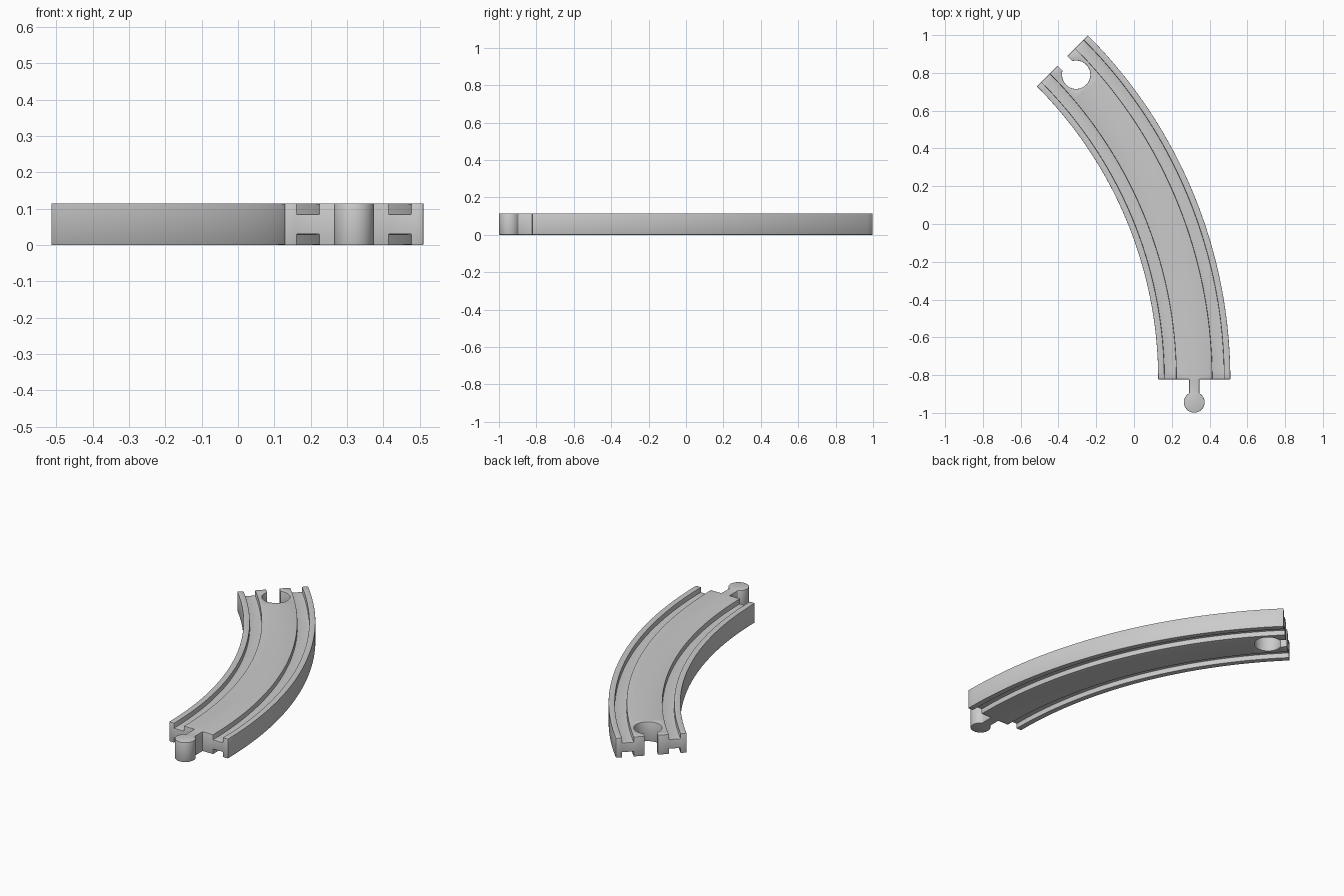
import bpy, bmesh
from math import pi, sin, cos, asin, radians
from mathutils import Vector, Matrix

if "Cube" in bpy.data.objects:
    bpy.data.objects.remove(bpy.data.objects["Cube"])

HEIGHT, HALF = 0.115, 0.191          # track thickness and half width
GROOVE_IN, GROOVE_OUT, DEPTH = 0.095, 0.158, 0.03
RADIUS, SWEEP, STEPS = 2.383, radians(45), 48
CENTRE = Vector((0.319 - RADIUS, -0.822, 0))

wood = bpy.data.materials.new("plain grey")
wood.use_nodes = True
grey = (0.6, 0.6, 0.6, 1)
wood.diffuse_color = grey
wood.node_tree.nodes["Principled BSDF"].inputs["Base Color"].default_value = grey


def finish(name, bm):
    bmesh.ops.recalc_face_normals(bm, faces=bm.faces)
    mesh = bpy.data.meshes.new(name)
    bm.to_mesh(mesh)
    bm.free()
    mesh.materials.append(wood)
    obj = bpy.data.objects.new(name, mesh)
    bpy.context.collection.objects.link(obj)
    return obj


def keyhole(name, reach, radius, half_neck, root, low, high):
    """Round head at -reach on y, joined to a straight neck ending at root."""
    bm = bmesh.new()
    gap = asin(half_neck / radius)
    angles = [pi / 2 + gap + (2 * pi - 2 * gap) * i / 40 for i in range(41)]
    outline = [(radius * cos(a), radius * sin(a) - reach) for a in angles]
    outline += [(half_neck, root), (-half_neck, root)]
    face = bm.faces.new([bm.verts.new((x, y, low)) for x, y in outline])
    top = bmesh.ops.extrude_face_region(bm, geom=[face])["geom"]
    bmesh.ops.translate(bm, vec=(0, 0, high - low),
                        verts=[v for v in top if isinstance(v, bmesh.types.BMVert)])
    return finish(name, bm)


# Grooved cross-section, mirrored left/right and top/bottom
quarter = [(HALF, HEIGHT), (GROOVE_OUT, HEIGHT), (GROOVE_OUT, HEIGHT - DEPTH),
           (GROOVE_IN, HEIGHT - DEPTH), (GROOVE_IN, HEIGHT)]
half = quarter + [(-x, z) for x, z in reversed(quarter)]
section = half + [(x, HEIGHT - z) for x, z in reversed(half)]

# Curved track body
bm = bmesh.new()
rings = []
for i in range(STEPS + 1):
    a = SWEEP * i / STEPS
    rings.append([bm.verts.new(CENTRE + Vector(((RADIUS + x) * cos(a), (RADIUS + x) * sin(a), z)))
                  for x, z in section])
count = len(section)
for r, s in zip(rings, rings[1:]):
    for j in range(count):
        k = (j + 1) % count
        bm.faces.new((r[j], r[k], s[k], s[j]))
bm.faces.new(rings[0])
bm.faces.new(rings[-1])
track = finish("curved_track", bm)

# Connector peg on the front end
peg = keyhole("peg_cutter", 0.122, 0.055, 0.027, 0.04, 0, HEIGHT)
peg.matrix_world = Matrix.Translation((0.319, -0.822, 0))

# Matching socket in the far end: the keyhole points inwards
socket = keyhole("socket_cutter", 0.103, 0.075, 0.036, 0.1, -0.1, HEIGHT + 0.1)
end = CENTRE + RADIUS * Vector((cos(SWEEP), sin(SWEEP), 0))
socket.matrix_world = Matrix.Translation(end) @ Matrix.Rotation(SWEEP, 4, "Z")

for tool, operation in ((peg, "UNION"), (socket, "DIFFERENCE")):
    tool.hide_render = True
    tool.hide_set(True)
    mod = track.modifiers.new(tool.name, "BOOLEAN")
    mod.object, mod.operation, mod.solver = tool, operation, "EXACT"

# Softened edges
bevel = track.modifiers.new("soft edges", "BEVEL")
bevel.width, bevel.segments = 0.005, 2
bevel.limit_method, bevel.angle_limit = "ANGLE", radians(35)

# Bake the modifiers, then drop the helpers
bpy.context.view_layer.objects.active = track
track.select_set(True)
for mod in list(track.modifiers):
    bpy.ops.object.modifier_apply(modifier=mod.name)
for tool in (peg, socket):
    bpy.data.objects.remove(tool)
bpy.ops.object.shade_smooth_by_angle(angle=radians(30))
